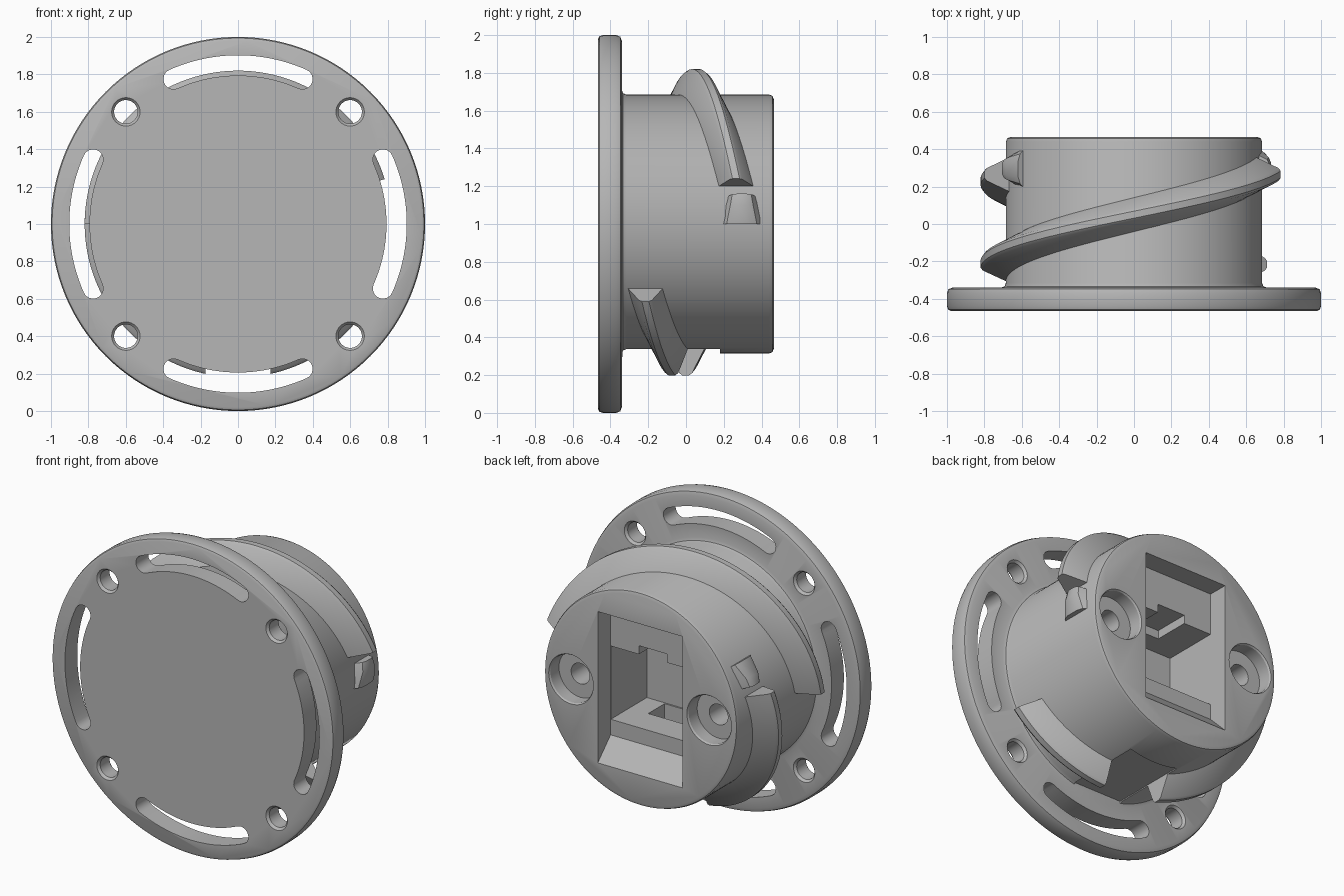
import bpy, bmesh
from math import sin, cos, pi, radians

if "Cube" in bpy.data.objects:
    bpy.data.objects.remove(bpy.data.objects["Cube"], do_unlink=True)

grey = bpy.data.materials.new("plain grey")
grey.use_nodes = True
COLOUR = (0.47, 0.47, 0.47, 1)
grey.diffuse_color = COLOUR
grey.node_tree.nodes["Principled BSDF"].inputs["Base Color"].default_value = COLOUR

AXIS_Z = 1.0     # height of the drum axis, which runs along y
BACK = 0.465     # y of the rear face; the front is at -BACK


def loft(name, rings):
    """Skin a list of equal-length point rings and cap both ends."""
    bm = bmesh.new()
    loops = [[bm.verts.new((x, y, z + AXIS_Z)) for x, y, z in r] for r in rings]
    n = len(loops[0])
    for a, b in zip(loops, loops[1:]):
        for i in range(n):
            j = (i + 1) % n
            bm.faces.new((a[i], a[j], b[j], b[i]))
    bm.faces.new(loops[0])
    bm.faces.new(loops[-1])
    bmesh.ops.recalc_face_normals(bm, faces=bm.faces)
    mesh = bpy.data.meshes.new(name)
    bm.to_mesh(mesh)
    bm.free()
    mesh.materials.append(grey)
    obj = bpy.data.objects.new(name, mesh)
    bpy.context.collection.objects.link(obj)
    return obj


def circle(r, y, cx=0, cz=0, n=128):
    return [(cx + r * cos(2 * pi * i / n), y, cz + r * sin(2 * pi * i / n))
            for i in range(n)]


def rect(hw, y, z0, z1):
    return [(-hw, y, z0), (hw, y, z0), (hw, y, z1), (-hw, y, z1)]


def select(obj):
    bpy.ops.object.select_all(action="DESELECT")
    obj.select_set(True)
    bpy.context.view_layer.objects.active = obj


def cut(obj, cutter):
    cutter.hide_render = True
    mod = obj.modifiers.new("cut", "BOOLEAN")
    mod.operation, mod.solver, mod.object = "DIFFERENCE", "EXACT", cutter
    select(obj)
    bpy.ops.object.modifier_apply(modifier=mod.name)
    bpy.data.objects.remove(cutter, do_unlink=True)


def smooth(obj):
    select(obj)
    bpy.ops.object.shade_smooth_by_angle(angle=radians(30))


# Flange and drum turned as one body, with rounded rims and a root fillet
profile = [(0.98, -BACK), (0.994, -0.458), (1, -0.44), (1, -0.37), (0.992, -0.348),
           (0.97, -0.34), (0.71, -0.34), (0.692, -0.333), (0.685, -0.315),
           (0.685, 0.44), (0.678, 0.458), (0.66, BACK)]
body = loft("flange_and_drum", [circle(r, y) for r, y in profile])

# Four curved slots and four chamfered screw holes in the flange
SLOT_R, SLOT_W, SWEEP = 0.848, 0.054, radians(24)


def slot_ring(y, mid):
    pts = []
    for k in range(25):
        a = mid - SWEEP + 2 * SWEEP * k / 24
        pts.append(((SLOT_R + SLOT_W) * cos(a), y, (SLOT_R + SLOT_W) * sin(a)))
    for side, base in ((1, mid + SWEEP), (-1, mid - SWEEP)):
        cx, cz = SLOT_R * cos(base), SLOT_R * sin(base)
        start = base if side > 0 else base + pi
        for k in range(1, 12):
            t = start + pi * k / 12
            pts.append((cx + SLOT_W * cos(t), y, cz + SLOT_W * sin(t)))
        if side > 0:
            for k in range(25):
                a = mid + SWEEP - 2 * SWEEP * k / 24
                pts.append(((SLOT_R - SLOT_W) * cos(a), y, (SLOT_R - SLOT_W) * sin(a)))
    return pts


for q in range(4):
    mid = q * pi / 2
    cut(body, loft("slot_cutter", [slot_ring(-0.5, mid), slot_ring(-0.3, mid)]))
    hx, hz = SLOT_R * cos(mid + pi / 4), SLOT_R * sin(mid + pi / 4)
    steps = [(0.085, -0.475), (0.063, -0.45), (0.063, -0.355), (0.085, -0.33)]
    cut(body, loft("hole_cutter", [circle(r, y, hx, hz, 32) for r, y in steps]))

# Counterbored screw holes in the rear face
for side in (-1, 1):
    steps = [(0.165, 0.475), (0.152, 0.455), (0.152, 0.37), (0.066, 0.37), (0.066, 0.0)]
    cut(body, loft("bore_cutter", [circle(r, y, side * 0.49, 0, 40) for r, y in steps]))

# Stepped socket: outer mouth with sloped floor, inner bay, roof notch, floor pit
cut(body, loft("mouth_cutter", [rect(0.3, 0.475, -0.495, 0.485),
                                rect(0.3, 0.335, -0.355, 0.485)]))
cut(body, loft("bay_cutter", [rect(0.299, 0.4, -0.255, 0.215),
                              rect(0.299, -0.03, -0.255, 0.215)]))
cut(body, loft("notch_cutter", [rect(0.1, 0.4, 0, 0.27), rect(0.1, 0.1, 0, 0.27)]))
cut(body, loft("pit_cutter", [rect(0.166, 0.145, -0.45, 0), rect(0.166, -0.02, -0.45, 0)]))


# Helical ridges around the drum
ROOT, CREST, RISE = 0.665, 0.82, 0.48 / 163


def ridge_ring(deg, y, crest, base_w, top_w):
    a = radians(deg)
    section = [(-base_w, ROOT), (-top_w, crest - 0.012), (-top_w * 0.55, crest),
               (top_w * 0.55, crest), (top_w, crest - 0.012), (base_w, ROOT)]
    return [(r * cos(a), y + d, r * sin(a)) for d, r in section]


def make_ridge(name, turn):
    """Ridge from 180 to 17 degrees, advancing rearwards, turned about the axis."""
    rings = []
    for k in range(61):
        deg = 180 - 163 * k / 60
        rings.append(ridge_ring(deg + turn, -0.215 + RISE * (180 - deg),
                                CREST, 0.1, 0.034))
    return loft(name, rings)


def make_stop(name, turn):
    """Short low lug just past the end of a ridge."""
    stations = [(12.5, 0.74, 0.08, 0.05), (8, 0.74, 0.095, 0.06), (0, 0.715, 0.115, 0.08)]
    return loft(name, [ridge_ring(deg + turn, 0.295, crest, bw, tw)
                       for deg, crest, bw, tw in stations])


upper = make_ridge("upper_ridge", 0)
lower = make_ridge("lower_ridge", 150)
stops = [make_stop("left_stop", 0), make_stop("right_stop", 150)]

# Flat relief under the drum that also splits the lower ridge
for part in (body, lower):
    cut(part, loft("relief_cutter", [rect(0.175, -0.335, -0.95, -0.655),
                                     rect(0.175, 0.18, -0.95, -0.655)]))

for part in [body, upper, lower] + stops:
    smooth(part)
